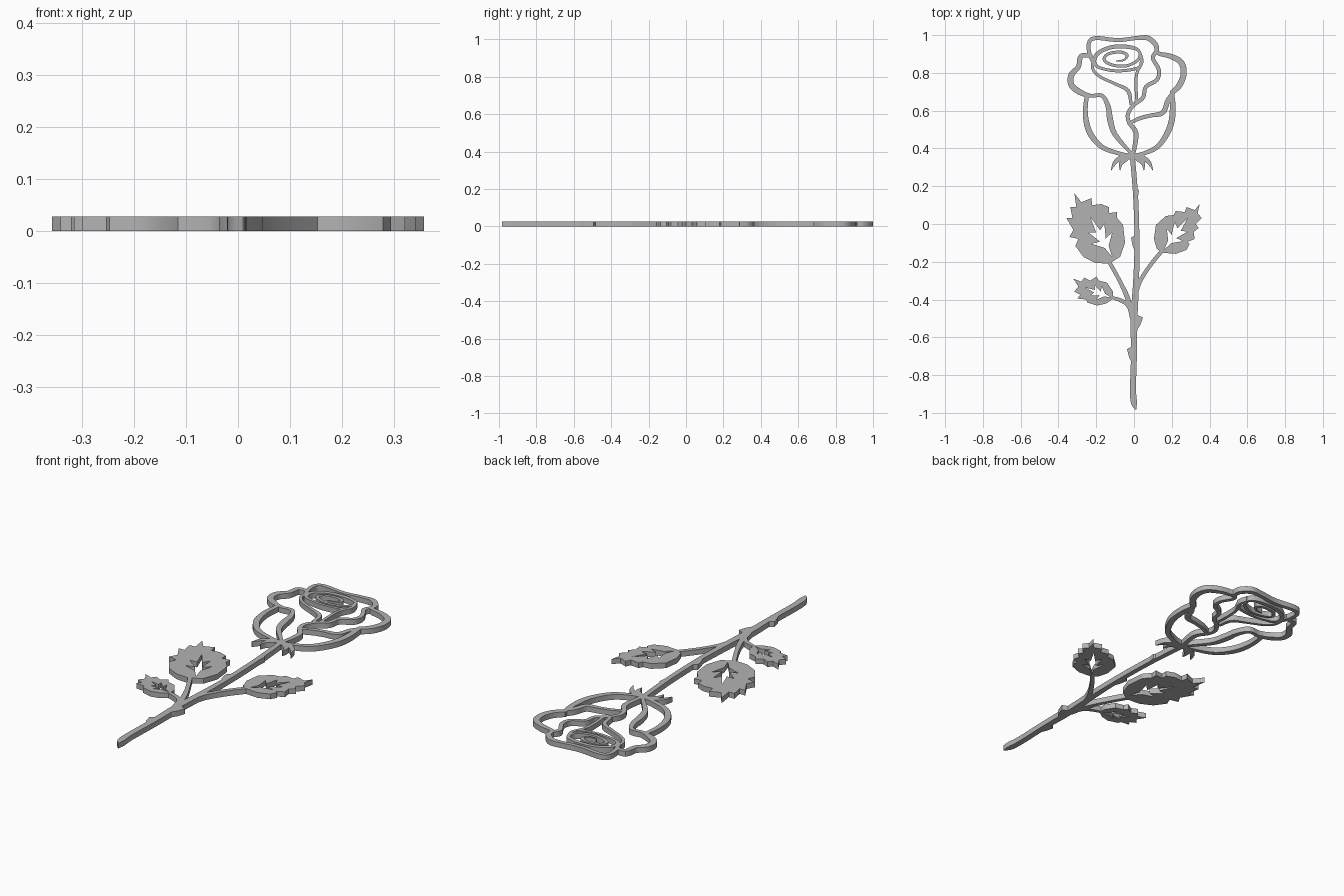
import bpy
import bmesh
from mathutils import Vector
from mathutils.geometry import interpolate_bezier

UNIT = 1 / 190          # drawing unit
THICK = 0.027           # plate thickness

old = bpy.data.objects.get("Cube")
if old:
    bpy.data.objects.remove(old, do_unlink=True)

grey = bpy.data.materials.new("plain grey")
grey.use_nodes = True
grey.diffuse_color = (0.45, 0.45, 0.45, 1)
grey.node_tree.nodes["Principled BSDF"].inputs["Base Color"].default_value = grey.diffuse_color


def smooth_path(points, steps=6):
    """Rounded path through (x, y, width) points."""
    pts = [Vector(p) for p in points]
    ext = [pts[0]] + pts + [pts[-1]]
    path = []
    for before, start, end, after in zip(ext, ext[1:], ext[2:], ext[3:]):
        path += interpolate_bezier(start, start + (end - before) / 6,
                                   end - (after - start) / 6, end, steps)[:-1]
    return path + [pts[-1]]


def finish(bm, name):
    bmesh.ops.recalc_face_normals(bm, faces=bm.faces)
    mesh = bpy.data.meshes.new(name)
    bm.to_mesh(mesh)
    bm.free()
    mesh.materials.append(grey)
    obj = bpy.data.objects.new(name, mesh)
    bpy.context.collection.objects.link(obj)
    bpy.ops.object.select_all(action="DESELECT")
    obj.select_set(True)
    bpy.context.view_layer.objects.active = obj
    bpy.ops.object.shade_smooth_by_angle()
    return obj


def raise_plate(bm):
    """Extrude flat faces up to the plate thickness."""
    made = bmesh.ops.extrude_face_region(bm, geom=list(bm.faces))["geom"]
    tops = [v for v in made if isinstance(v, bmesh.types.BMVert)]
    bmesh.ops.translate(bm, verts=tops, vec=(0, 0, THICK))


def ribbon(name, points):
    """Flat band of changing width along a rounded path."""
    path = smooth_path(points)
    bm = bmesh.new()
    rows = []
    for i, p in enumerate(path):
        along = (path[min(i + 1, len(path) - 1)] - path[max(i - 1, 0)]).xy.normalized()
        side = Vector((-along.y, along.x)) * max(p.z, 0.3) / 2
        rows.append([bm.verts.new(((p.xy + s * side) * UNIT).to_3d()) for s in (-1, 1)])
    for (a, b), (c, d) in zip(rows, rows[1:]):
        bm.faces.new((a, c, d, b))
    raise_plate(bm)
    return finish(bm, name)


def plate(name, outline, holes=()):
    """Flat plate with a straight-sided outline and cut-outs."""
    bm = bmesh.new()
    edges = []
    for loop in (outline, *holes):
        verts = [bm.verts.new((x * UNIT, y * UNIT, 0)) for x, y in loop]
        edges += [bm.edges.new(pair) for pair in zip(verts, verts[1:] + verts[:1])]
    bmesh.ops.triangle_fill(bm, edges=edges, use_beauty=True, normal=(0, 0, 1))
    raise_plate(bm)
    return finish(bm, name)


# Vein cut-out: (along, across) on one side of the midrib, mirrored for the other
HALF_VEIN = [(.25, .05), (.47, .26), (.42, .07), (.72, .2), (.64, .05)]


def vein(base, tip):
    base, rib = Vector(base), Vector(tip) - Vector(base)
    across = Vector((-rib.y, rib.x))
    local = [(0, 0)] + HALF_VEIN + [(1, 0)] + [(a, -s) for a, s in reversed(HALF_VEIN)]
    return [base + rib * a + across * s for a, s in local]


# Flower head
ribbon("top_and_right_petal", [
    (-40, 160, 3), (-45, 172, 4), (-45, 183, 4), (-38, 187, 4), (-16, 185, 4),
    (2, 187, 4), (14, 187, 5), (22, 180, 5), (24, 172, 4), (36, 169, 5),
    (47, 163, 6), (50, 152, 6), (46, 140, 6), (38, 132, 5)])
ribbon("right_outer_petal", [
    (38, 134, 4), (39, 115, 6), (36, 97, 6), (25, 79, 5), (10, 71, 4), (-2, 69, 3)])
ribbon("right_fold", [
    (40, 133, 4), (34, 124, 5), (29, 112, 5), (16, 109, 4), (5, 106, 4), (-5, 101, 3)])
ribbon("left_petal", [
    (-42, 169, 3), (-53, 169, 5), (-56, 158, 5), (-63, 150, 6), (-63, 140, 6),
    (-55, 133, 6), (-44, 129, 4), (-32, 129, 4), (-26, 118, 5), (-24, 105, 6),
    (-19, 90, 5), (-2, 70, 3)])
ribbon("left_outer_petal", [
    (-47, 132, 4), (-49, 112, 5), (-45, 93, 6), (-33, 78, 5), (-15, 71, 4), (-2, 69, 3)])
ribbon("bud_spiral", [
    (-18, 164, 1), (-10, 165, 2), (-7, 170, 3), (-14, 173, 3), (-26, 171, 3),
    (-30, 165, 3), (-22, 160, 3), (-8, 159, 3), (4, 165, 3), (5, 174, 3),
    (-5, 178, 4), (-22, 178, 4), (-36, 172, 4), (-40, 163, 4), (-34, 157, 3),
    (-16, 154, 3), (4, 157, 3), (7, 164, 2)])
ribbon("bud_left_fold", [
    (-42, 162, 3), (-41, 155, 3), (-34, 148, 3), (-19, 141, 3), (-6, 134, 4), (-3, 120, 3)])
ribbon("bud_right_fold", [
    (6, 172, 3), (8, 163, 3), (3, 152, 3), (2, 140, 3), (3, 122, 3)])
ribbon("centre_fold", [
    (23, 174, 4), (19, 167, 4), (25, 155, 4), (23, 145, 4), (12, 138, 4), (9, 127, 4),
    (0, 120, 4), (-6, 111, 4), (-5, 102, 4), (2, 91, 5), (-1, 69, 4)])

# Sepals
for side, name in ((-1, "right"), (1, "left")):
    ribbon(f"{name}_long_sepal", [
        (-2, 69, 4), (side * 10 - 2, 67, 5), (side * 17 - 2, 62, 4), (side * 21 - 2, 54, .5)])
    ribbon(f"{name}_short_sepal", [
        (-2, 70, 4), (side * 6 - 2, 65, 4), (side * 11 - 2, 61, 4), (side * 12 - 2, 54, .5)])

# Stem and branches
ribbon("stem", [
    (-2, 71, 5), (0, 50, 5), (2, 20, 5), (3, -20, 5), (2, -60, 6), (0, -95, 7),
    (0, -130, 6), (-1, -165, 6), (0, -180, 6), (2, -187, .5)])
ribbon("left_leaf_stalk", [(-25, -38, 4), (-14, -58, 4), (-6, -76, 5), (-2, -95, 4)])
ribbon("small_leaf_stalk", [(-22, -74, 3), (-13, -77, 4), (-6, -82, 4), (-1, -95, 3)])
ribbon("right_leaf_stalk", [(29, -26, 4), (16, -42, 4), (6, -58, 4), (2, -72, 3)])

# Thorns
for y, x, out in ((34, 2, 3), (-14, 1, -4), (-94, 2, 7), (-126, -2, -5)):
    plate("thorn", [(x, y + 3), (x + out, y), (x + out * .6, y - 8), (x, y - 14)])

# Leaves
plate("left_leaf", [
    (-60, 31), (-53, 22), (-43, 26), (-42, 19), (-33, 20), (-25, 17), (-25, 11), (-17, 12),
    (-17, 6), (-11, -1), (-9, -19), (-14, -33), (-25, -40), (-39, -39), (-51, -33),
    (-59, -22), (-56, -15), (-65, -13), (-61, -6), (-68, 6), (-62, 6), (-64, 17), (-58, 17)],
    [vein((-22, -33), (-44, 7))])
plate("right_leaf", [
    (66, 20), (61, 14), (53, 17), (51, 12), (42, 13), (40, 9), (32, 8), (22, -1), (20, -15),
    (23, -25), (29, -29), (42, -30), (53, -26), (56, -20), (54, -18), (61, -15), (60, -8),
    (65, -4), (62, 0), (68, 6), (64, 11)],
    [vein((30, -26), (54, 6))])
plate("small_leaf", [
    (-61, -55), (-53, -58), (-50, -54), (-44, -57), (-38, -53), (-35, -57), (-27, -59),
    (-21, -68), (-21, -75), (-28, -80), (-37, -82), (-47, -79), (-48, -76), (-57, -75),
    (-54, -71), (-60, -68), (-56, -63)],
    [vein((-23, -74), (-49, -64))])
